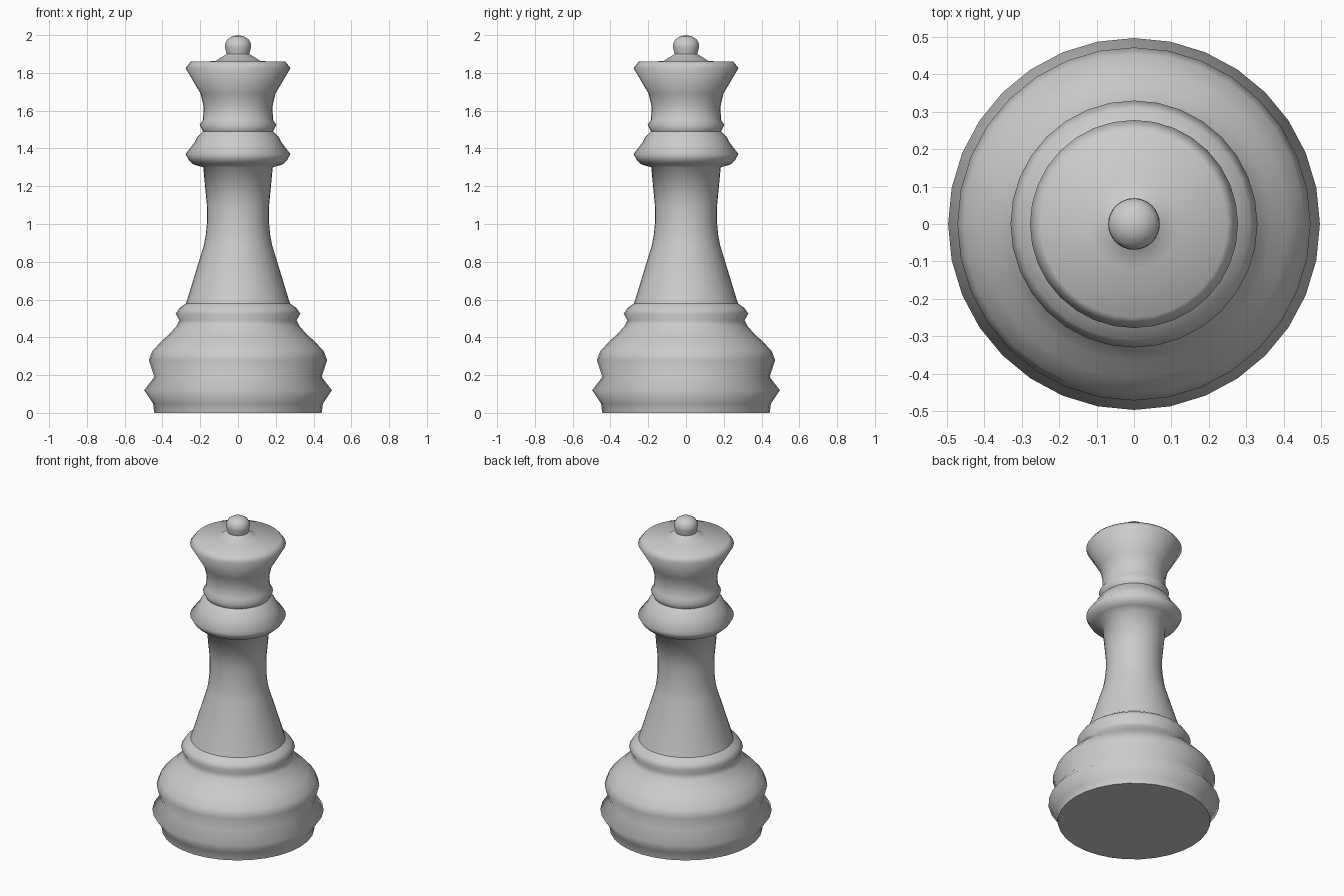
import bpy, bmesh, math

if "Cube" in bpy.data.objects:
    bpy.data.objects.remove(bpy.data.objects["Cube"])

SIDES = 32

grey = bpy.data.materials.new("light grey")
grey.diffuse_color = (0.6, 0.6, 0.6, 1)
grey.use_nodes = True
grey.node_tree.nodes["Principled BSDF"].inputs["Base Color"].default_value = grey.diffuse_color


def lathe(name, profile):
    """Turn a (radius, height) profile around z; radius 0 closes to a point."""
    bm = bmesh.new()
    rings = []
    for r, z in profile:
        if r == 0:
            rings.append([bm.verts.new((0, 0, z))] * SIDES)
        else:
            rings.append([bm.verts.new((r * math.cos(a), r * math.sin(a), z))
                          for a in (2 * math.pi * i / SIDES for i in range(SIDES))])
    for low, high in zip(rings, rings[1:]):
        for i in range(SIDES):
            j = (i + 1) % SIDES
            corners = [low[i], low[j], high[j], high[i]]
            bm.faces.new(list(dict.fromkeys(corners)))
    mesh = bpy.data.meshes.new(name)
    bm.to_mesh(mesh)
    bm.free()
    mesh.materials.append(grey)
    obj = bpy.data.objects.new(name, mesh)
    bpy.context.collection.objects.link(obj)
    bpy.ops.object.select_all(action='DESELECT')
    obj.select_set(True)
    bpy.context.view_layer.objects.active = obj
    bpy.ops.object.shade_smooth_by_angle(angle=math.radians(82))
    return obj


# Foot with flat underside, belly and upper bead
lathe("base", [
    (0, 0), (0.443, 0), (0.45, 0.05), (0.497, 0.12), (0.443, 0.19),
    (0.472, 0.28), (0.455, 0.325), (0.41, 0.375), (0.365, 0.415),
    (0.325, 0.46), (0.31, 0.49), (0.33, 0.525), (0.31, 0.555), (0.275, 0.58)])

# Tapered stem flaring into the wide collar
lathe("stem_and_collar", [
    (0.275, 0.58), (0.18, 0.89), (0.171, 0.94), (0.164, 1.01), (0.164, 1.09),
    (0.184, 1.3), (0.235, 1.315), (0.258, 1.335), (0.278, 1.37),
    (0.228, 1.435), (0.215, 1.462), (0.185, 1.49)])

# Small bead, flared crown and its sloping top
lathe("head", [
    (0.185, 1.49), (0.203, 1.525), (0.186, 1.55), (0.182, 1.62),
    (0.198, 1.69), (0.278, 1.825), (0.25, 1.86), (0.12, 1.862), (0.06, 1.9)])

# Rounded knob on top
lathe("finial", [
    (0.06, 1.9), (0.069, 1.935), (0.068, 1.955), (0.056, 1.978),
    (0.03, 1.994), (0, 2.0)])
